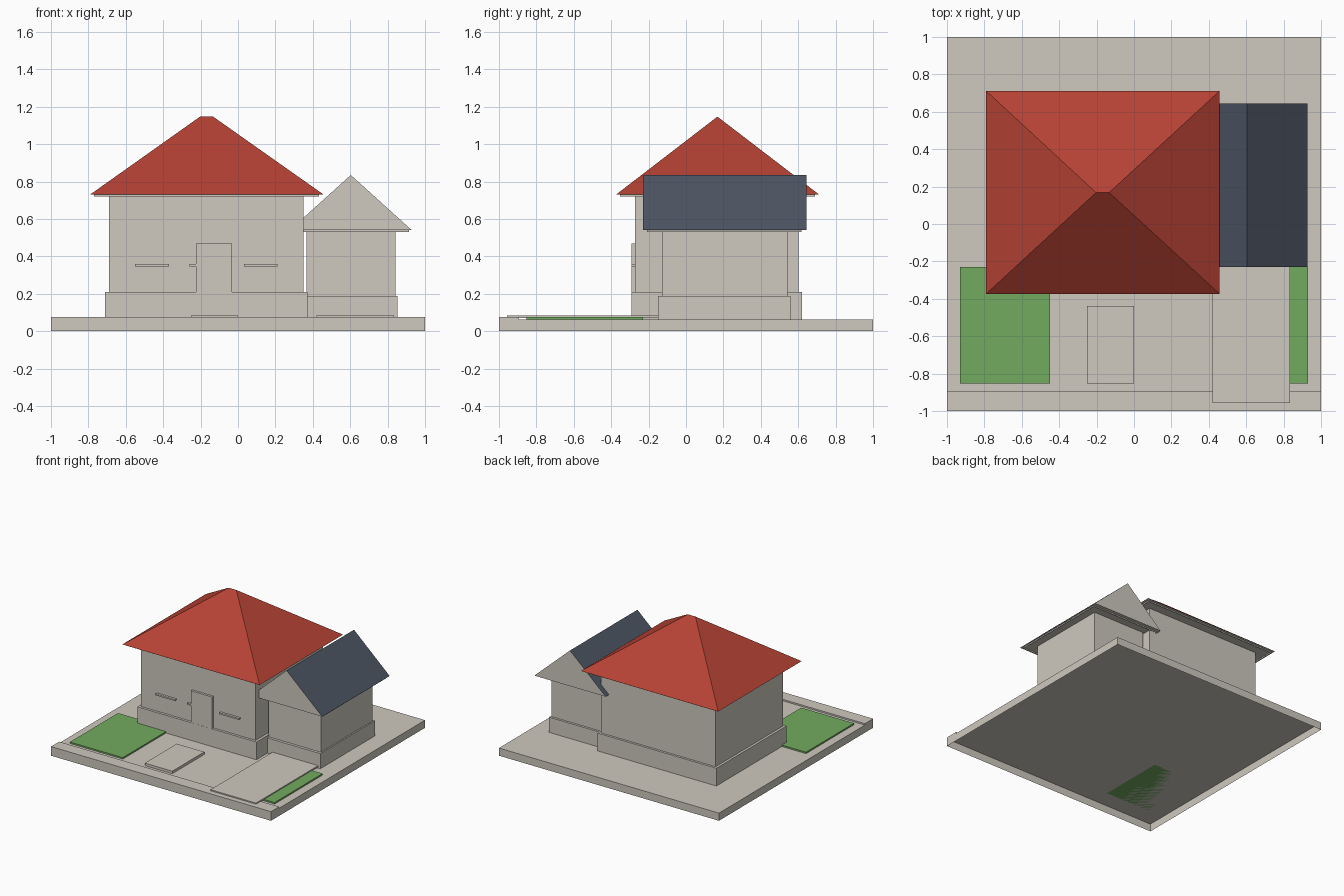
import bpy

if "Cube" in bpy.data.objects:
    bpy.data.objects.remove(bpy.data.objects["Cube"], do_unlink=True)


def material(name, rgb):
    m = bpy.data.materials.new(name)
    m.use_nodes = True
    color = (*rgb, 1)
    m.diffuse_color = color
    bsdf = next(n for n in m.node_tree.nodes if n.type == 'BSDF_PRINCIPLED')
    bsdf.inputs["Base Color"].default_value = color
    bsdf.inputs["Roughness"].default_value = 0.8
    return m


plaster = material("warm grey plaster", (0.62, 0.583, 0.52))
red_tile = material("red roof tile", (0.47, 0.055, 0.035))
slate = material("blue grey slate", (0.075, 0.092, 0.127))
grass = material("grass green", (0.17, 0.41, 0.116))


def add_mesh(name, verts, faces, *mats):
    mesh = bpy.data.meshes.new(name)
    mesh.from_pydata(verts, [], faces)
    for m in mats:
        mesh.materials.append(m)
    obj = bpy.data.objects.new(name, mesh)
    bpy.context.collection.objects.link(obj)
    return obj


def box(name, xs, ys, zs, mat=plaster, open_below=False):
    """Axis-aligned box from its x, y and z ranges."""
    verts = [(x, y, z) for z in zs for y in ys for x in xs]
    faces = [(4, 5, 7, 6), (0, 1, 5, 4), (2, 6, 7, 3),
             (0, 4, 6, 2), (1, 3, 7, 5)]
    if not open_below:
        faces.append((0, 2, 3, 1))
    return add_mesh(name, verts, faces, mat)


def pitched_roof(name, xs, ys, zs, ridge_start, ridge_end, tile):
    """Rectangular eaves rising to a ridge line; serves hips and gables."""
    (x0, x1), (y0, y1), (z0, z1) = xs, ys, zs
    verts = [(x0, y0, z0), (x1, y0, z0), (x1, y1, z0), (x0, y1, z0),
             (*ridge_start, z1), (*ridge_end, z1)]
    if ridge_start[0] != ridge_end[0]:      # ridge runs along x
        faces = [(0, 1, 5, 4), (2, 3, 4, 5), (1, 2, 5), (3, 0, 4)]
    else:                                   # ridge runs along y
        faces = [(1, 2, 5, 4), (3, 0, 4, 5), (0, 1, 4), (2, 3, 5)]
    roof = add_mesh(name, verts, faces + [(0, 3, 2, 1)], plaster, tile)
    # Slopes are tiled, gable ends and underside are plaster
    for face in roof.data.polygons:
        face.material_index = 1 if face.normal.z > 0.1 else 0


# Ground shell, pavement, paths and lawns
GROUND = 0.063
box("ground_slab", (-1, 1), (-1, 1), (0, GROUND), open_below=True)
box("pavement", (-1, 1), (-1, -0.894), (GROUND, 0.075))
box("front_path", (-0.25, 0), (-0.853, -0.438), (GROUND, 0.084))
box("driveway", (0.419, 0.833), (-0.956, -0.14), (0.071, 0.084))
for side, xs in (("right", (-0.93, -0.45)), ("left", (0.45, 0.93))):
    box(side + "_lawn", xs, (-0.853, -0.23), (GROUND, 0.075), grass)

# Main house
box("house_plinth", (-0.71, 0.372), (-0.292, 0.62), (GROUND, 0.209))
box("house_walls", (-0.69, 0.351), (-0.272, 0.602), (0.2, 0.73))
box("house_soffit", (-0.77, 0.434), (-0.353, 0.691), (0.719, 0.73),
    open_below=True)
pitched_roof("house_hip_roof", (-0.79, 0.457), (-0.373, 0.711), (0.731, 1.147),
             (-0.203, 0.168), (-0.133, 0.168), red_tile)

# Door and window sills share one front plane
FRONT = -0.291
box("front_door", (-0.225, -0.033), (FRONT, -0.26), (0.2, 0.47))
for name, x in (("right", -0.46), ("middle", -0.17), ("left", 0.121)):
    box(name + "_window_sill", (x - 0.09, x + 0.09), (FRONT, -0.265),
        (0.347, 0.359))

# Garage
box("garage_plinth", (0.354, 0.853), (-0.15, 0.56), (GROUND, 0.188))
box("garage_walls", (0.365, 0.842), (-0.128, 0.542), (0.18, 0.54))
box("garage_soffit", (0.293, 0.914), (-0.208, 0.618), (0.53, 0.541),
    open_below=True)
pitched_roof("garage_gable_roof", (0.279, 0.927), (-0.231, 0.645),
             (0.542, 0.835), (0.603, -0.231), (0.603, 0.645), slate)
